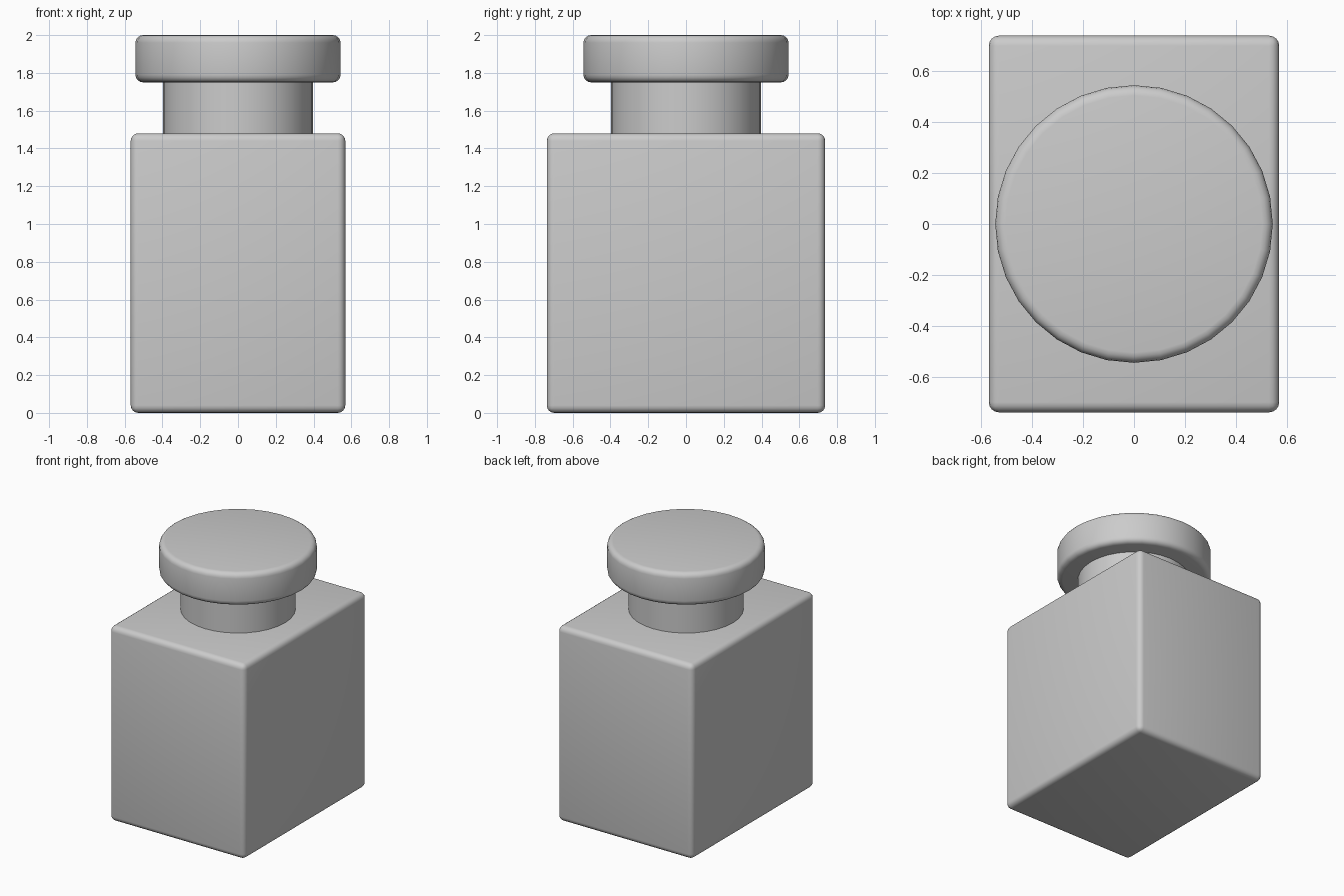
import bpy
import math

if "Cube" in bpy.data.objects:
    bpy.data.objects.remove(bpy.data.objects["Cube"])


def finish(obj, name, bevel=0.0):
    """Name the part, round its sharp edges and shade it smooth."""
    obj.name = name
    if bevel:
        mod = obj.modifiers.new("rounded_edges", 'BEVEL')
        mod.width = bevel
        mod.segments = 4
        mod.limit_method = 'ANGLE'
        mod.angle_limit = math.radians(30)
        bpy.ops.object.modifier_apply(modifier=mod.name)
    bpy.ops.object.shade_smooth_by_angle(angle=math.radians(30))
    return obj


def cylinder(name, radius, z0, z1, bevel=0.0):
    bpy.ops.mesh.primitive_cylinder_add(vertices=32, radius=radius, depth=z1 - z0,
                                        location=(0, 0, (z0 + z1) / 2))
    return finish(bpy.context.object, name, bevel)


# Rectangular bottle body
bpy.ops.mesh.primitive_cube_add(size=1, location=(0, 0, 0.74))
body = bpy.context.object
body.scale = (1.136, 1.474, 1.48)
bpy.ops.object.transform_apply(location=False, rotation=False, scale=True)
finish(body, "bottle_body", 0.04)

# Neck, seated slightly into body and cap
cylinder("bottle_neck", 0.396, 1.46, 1.77)

# Round lid
cylinder("bottle_cap", 0.543, 1.75, 2.0, 0.04)
